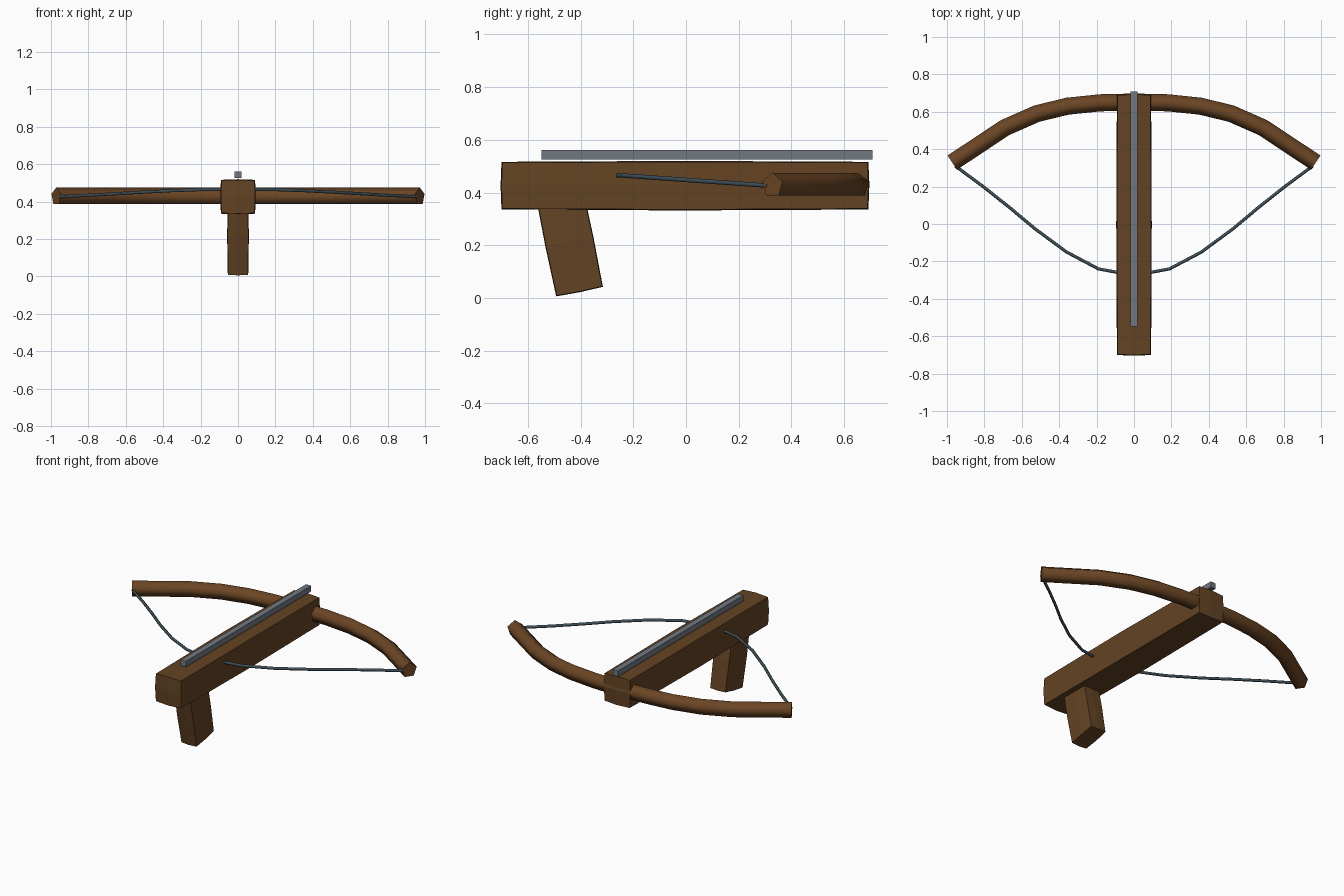
import bpy, bmesh, math
from mathutils import Vector, Matrix

if "Cube" in bpy.data.objects:
    bpy.data.objects.remove(bpy.data.objects["Cube"])


def mat(name, rgb):
    m = bpy.data.materials.new(name)
    m.diffuse_color = (*rgb, 1)
    m.use_nodes = True
    m.node_tree.nodes["Principled BSDF"].inputs["Base Color"].default_value = m.diffuse_color
    return m


WOOD = mat("dark_wood", (0.125, 0.056, 0.017))
LIMB = mat("limb_wood", (0.147, 0.060, 0.018))
STEEL = mat("steel_grey", (0.165, 0.19, 0.225))
CORD = mat("cord_grey", (0.05, 0.08, 0.10))


def finish(bm, name, material):
    bmesh.ops.recalc_face_normals(bm, faces=bm.faces)
    me = bpy.data.meshes.new(name)
    bm.to_mesh(me)
    bm.free()
    me.materials.append(material)
    ob = bpy.data.objects.new(name, me)
    bpy.context.collection.objects.link(ob)
    return ob


def box(name, center, size, material, bulge=0.0, tilt=0.0):
    """Box whose faces swell outwards slightly in their middles."""
    bm = bmesh.new()
    bmesh.ops.create_cube(bm, size=1)
    if bulge:
        bmesh.ops.subdivide_edges(bm, edges=bm.edges, cuts=1, use_grid_fill=True)
    for v in bm.verts:
        zeros = sum(abs(c) < 1e-4 for c in v.co)
        for i in range(3):
            side = round(v.co[i] * 2)
            v.co[i] = side * (size[i] / 2 + bulge * zeros / 2)
    bmesh.ops.transform(bm, verts=bm.verts, matrix=Matrix.Translation(center)
                        @ Matrix.Rotation(tilt, 4, 'X'))
    return finish(bm, name, material)


def tube(name, half_path, radius, sides, material):
    """Tube along a path mirrored in x, with smooth sides and flat caps."""
    pts = [Vector((-x, y, z)) for x, y, z in half_path[:0:-1]]
    pts += [Vector(p) for p in half_path]
    bm = bmesh.new()
    rings = []
    for i, p in enumerate(pts):
        a, b = pts[max(i - 1, 0)], pts[min(i + 1, len(pts) - 1)]
        t = (b - a).normalized()
        side = t.cross(Vector((0, 0, 1))).normalized()
        up = side.cross(t)
        ring = []
        for k in range(sides):
            ang = math.pi / 2 + k * math.tau / sides
            ring.append(bm.verts.new(p + radius * (math.cos(ang) * side + math.sin(ang) * up)))
        rings.append(ring)
    for r, s in zip(rings, rings[1:]):
        for k in range(sides):
            j = (k + 1) % sides
            bm.faces.new((r[k], r[j], s[j], s[k])).smooth = True
    for cap in (rings[0], rings[-1]):
        for e in bm.faces.new(cap).edges:
            e.smooth = False
    return finish(bm, name, material)


# stock and grip
box("stock", (0, -0.004, 0.426), (0.176, 1.386, 0.174), WOOD, 0.007)
box("grip", (0, -0.443, 0.215), (0.106, 0.176, 0.385), WOOD, 0.005, math.radians(11.5))

# bolt rail on top
box("rail", (0, 0.08, 0.544), (0.036, 1.256, 0.036), STEEL)

# curved bow limbs
limb = [(0, 0.652), (0.18, 0.648), (0.355, 0.630), (0.52, 0.590), (0.69, 0.515), (0.972, 0.328)]
tube("bow_limbs", [(x, y, 0.427) for x, y in limb], 0.048, 5, LIMB)

# drawn string, rising towards the middle
cord = [(0, -0.275), (0.19, -0.24), (0.36, -0.15), (0.53, -0.025), (0.665, 0.088),
        (0.81, 0.203), (0.955, 0.31)]
tube("bow_string", [(x, y, 0.466 - 0.07 * (y + 0.27)) for x, y in cord], 0.009, 5, CORD)
